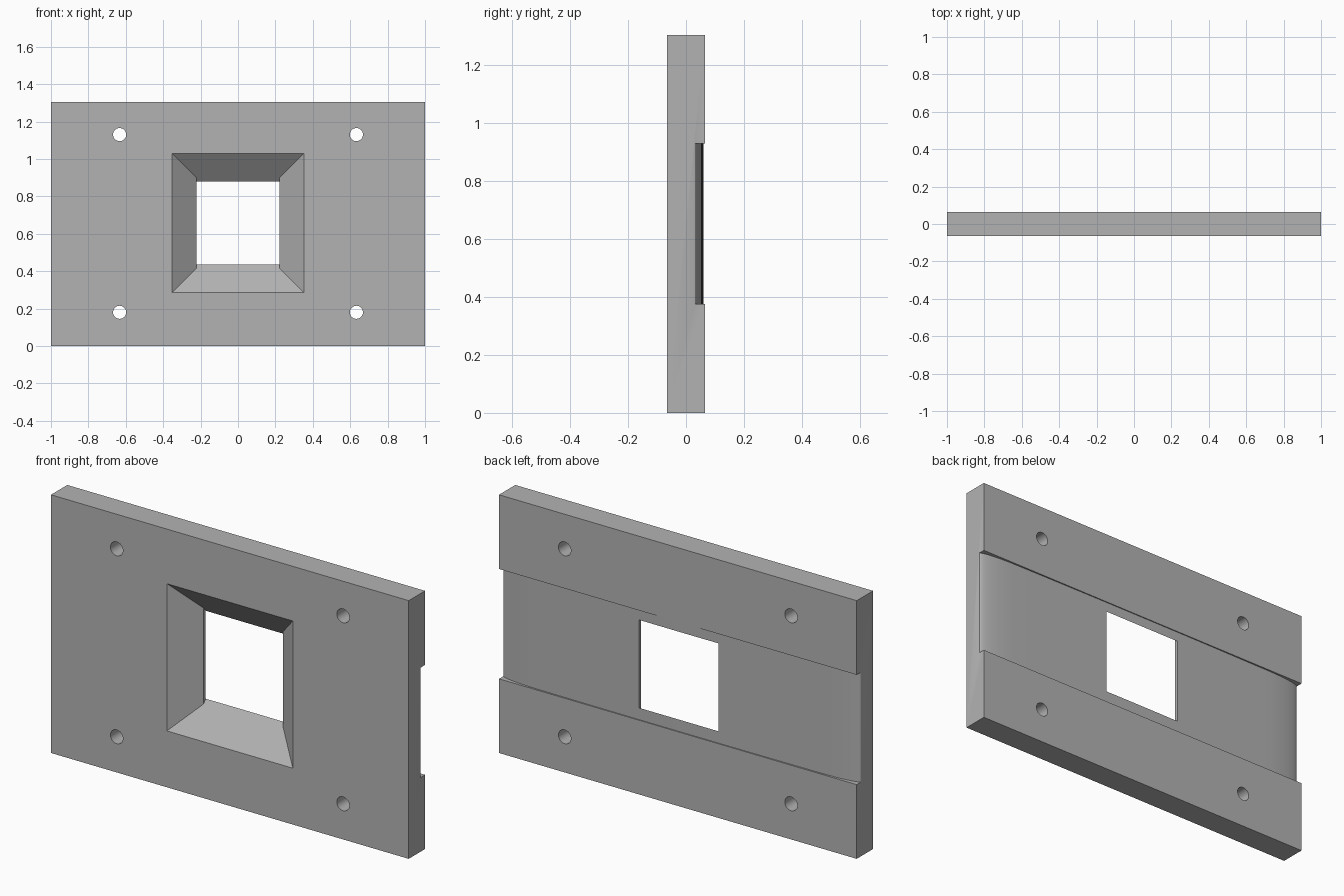
import bpy, bmesh, math

old = bpy.data.objects.get("Cube")
if old:
    bpy.data.objects.remove(old, do_unlink=True)

HEIGHT = 1.305
HALF_T = 0.065
MID_Z = 0.657


def make_object(name, bm):
    bmesh.ops.recalc_face_normals(bm, faces=bm.faces)
    mesh = bpy.data.meshes.new(name)
    bm.to_mesh(mesh)
    bm.free()
    obj = bpy.data.objects.new(name, mesh)
    bpy.context.collection.objects.link(obj)
    return obj


def loft(name, rings):
    """Skin equal-length rings of points into a closed solid."""
    bm = bmesh.new()
    loops = [[bm.verts.new(p) for p in ring] for ring in rings]
    n = len(loops[0])
    for a, b in zip(loops, loops[1:]):
        for i in range(n):
            j = (i + 1) % n
            bm.faces.new((a[i], a[j], b[j], b[i]))
    bm.faces.new(loops[0])
    bm.faces.new(loops[-1])
    return make_object(name, bm)


def rectangle(hx, hz, y, zc):
    return [(-hx, y, zc - hz), (hx, y, zc - hz), (hx, y, zc + hz), (-hx, y, zc + hz)]


def circle(x, y, z, r, n=32):
    return [(x + r * math.cos(math.tau * i / n), y, z + r * math.sin(math.tau * i / n))
            for i in range(n)]


# Main slab
plate = loft("mounting_plate", [rectangle(1, HEIGHT / 2, y, HEIGHT / 2) for y in (-HALF_T, HALF_T)])
grey = bpy.data.materials.new("plain_grey")
grey.use_nodes = True
grey.diffuse_color = (0.45, 0.45, 0.45, 1)
grey.node_tree.nodes["Principled BSDF"].inputs["Base Color"].default_value = (0.45, 0.45, 0.45, 1)
plate.data.materials.append(grey)

cutters = []


# Back channel: shallow bowed floor that rolls off at both ends
def floor_y(x):
    t = min(1, max(0, (abs(x) - 0.8) / 0.2))
    return 0.06 - 0.006 * x * x - 0.026 * (1 - math.sqrt(1 - t * t))


half = [0.8 * i / 8 for i in range(8)]
half += [0.8 + 0.2 * math.sin(math.pi / 2 * i / 14) for i in range(15)]
xs = [-x for x in reversed(half[1:])] + half
floor = [(x, floor_y(x)) for x in xs]
profile = [(-1.1, 0.2), (-1.1, floor_y(1))] + floor + [(1.1, floor_y(1)), (1.1, 0.2)]
cutters.append(loft("channel_cutter", [[(x, y, z) for x, y in profile] for z in (0.375, 0.93)]))

# Window: tapered on all sides, with a short straight lip left and right
rings = []
for depth in (-0.05, 0.108, 0.18):
    hx = max(0.222, 0.352 - 1.2 * depth)
    rings.append(rectangle(hx, 0.372 - 1.2 * depth, depth - HALF_T, MID_Z))
cutters.append(loft("window_cutter", rings))

# Four screw holes
for x in (-0.633, 0.633):
    for z in (0.18, 1.13):
        cutters.append(loft("screw_hole_cutter", [circle(x, y, z, 0.035) for y in (-0.2, 0.2)]))

# Cut everything out of the slab
bpy.context.view_layer.objects.active = plate
for cutter in cutters:
    cutter.hide_render = True
    mod = plate.modifiers.new("cut", "BOOLEAN")
    mod.operation = "DIFFERENCE"
    mod.solver = "EXACT"
    mod.object = cutter
    bpy.ops.object.modifier_apply(modifier=mod.name)
    bpy.data.objects.remove(cutter, do_unlink=True)

for poly in plate.data.polygons:
    poly.material_index = 0
bpy.ops.object.select_all(action="DESELECT")
plate.select_set(True)
bpy.ops.object.shade_smooth_by_angle(angle=math.radians(25))
